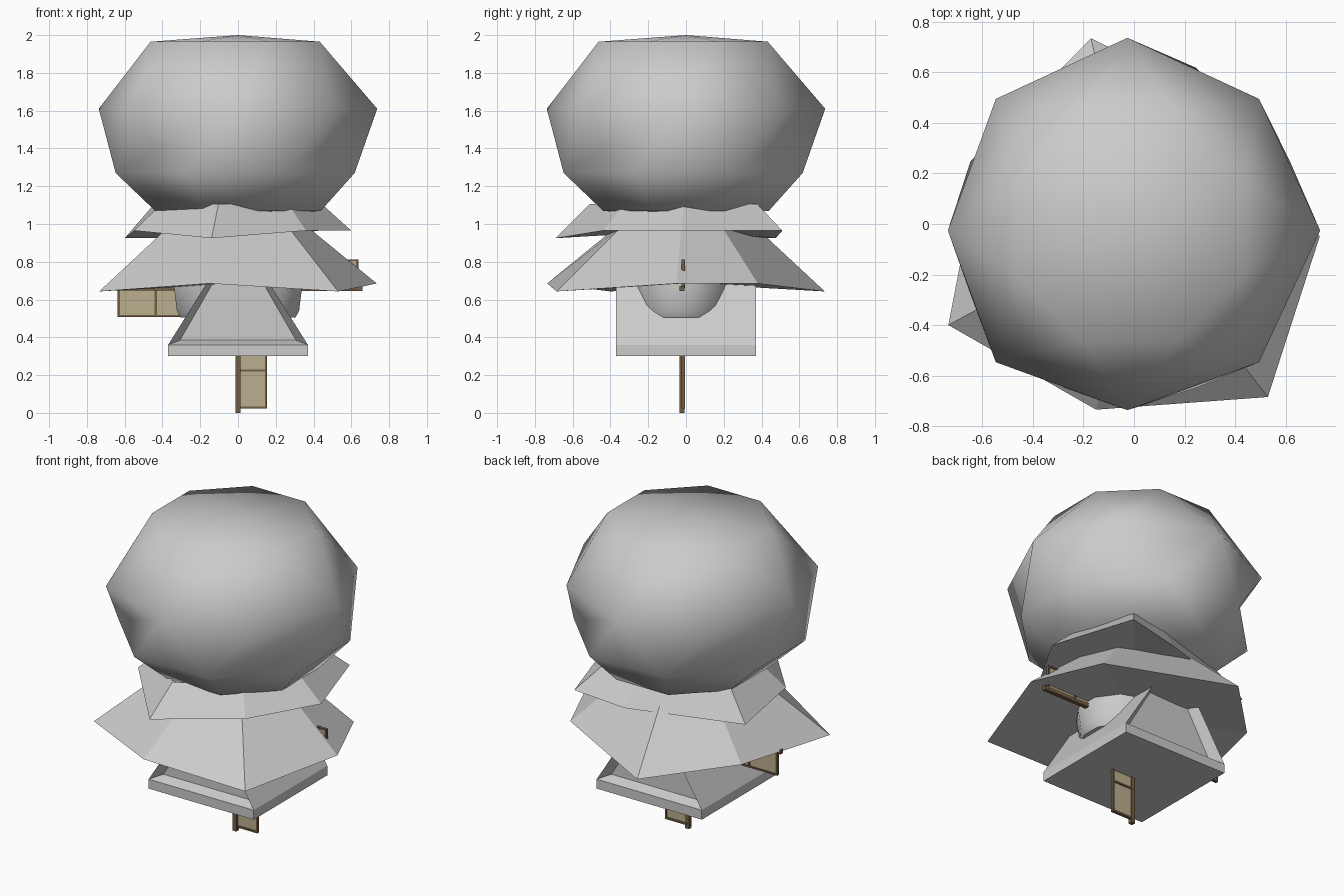
import bpy, bmesh, math
from mathutils import Matrix

if "Cube" in bpy.data.objects:
    bpy.data.objects.remove(bpy.data.objects["Cube"])


def finish(name, bm, mat=None, smooth=None):
    bmesh.ops.recalc_face_normals(bm, faces=bm.faces)
    me = bpy.data.meshes.new(name)
    bm.to_mesh(me)
    bm.free()
    ob = bpy.data.objects.new(name, me)
    bpy.context.collection.objects.link(ob)
    if mat:
        me.materials.append(mat)
    if smooth:
        bpy.ops.object.select_all(action='DESELECT')
        ob.select_set(True)
        bpy.context.view_layer.objects.active = ob
        bpy.ops.object.shade_smooth_by_angle(angle=math.radians(smooth))
    return ob


def material(name, rgb):
    m = bpy.data.materials.new(name)
    m.diffuse_color = (*rgb, 1)
    m.use_nodes = True
    m.node_tree.nodes["Principled BSDF"].inputs["Base Color"].default_value = m.diffuse_color
    return m


def ring(bm, n, rx, ry, z, offset=0.0, cx=0.0, cy=0.0):
    return [bm.verts.new((cx + rx * math.cos(2 * math.pi * (k + offset) / n),
                          cy + ry * math.sin(2 * math.pi * (k + offset) / n), z))
            for k in range(n)]


def box(bm, lo, hi):
    c = [(a + b) / 2 for a, b in zip(lo, hi)]
    s = [b - a for a, b in zip(lo, hi)]
    bmesh.ops.create_cube(bm, size=1, matrix=Matrix.Translation(c) @ Matrix.Diagonal((*s, 1)))


# Round crown: staggered eight-sided rings, with a twisted fold under each diagonal corner
bm = bmesh.new()
N, C = 8, -0.015
top = bm.verts.new((0, 0, 2.0))
r1 = ring(bm, N, 0.485, 0.485, 1.965, 0.5, C, C)
r2 = ring(bm, N, 0.737, 0.737, 1.61)
r3 = ring(bm, N, 0.685, 0.685, 1.27, 0.5, C, C)
r4 = ring(bm, N, 0.475, 0.475, 1.07, 0.5)
bot = bm.verts.new((0, 0, 1.03))
for k, v in enumerate(r2):
    if abs(v.co.x) < 0.7:
        v.co.x -= 0.026
    if abs(v.co.y) < 0.7:
        v.co.y -= 0.026
for k in range(N):
    j, i = (k + 1) % N, k - 1
    bm.faces.new((top, r1[k], r1[j]))
    bm.faces.new((r1[k], r2[k], r2[j]))
    bm.faces.new((r1[i], r2[k], r1[k]))
    if k % 2:       # fold: diagonal corner joined only to the lower corner before it
        bm.faces.new((r2[k], r3[i], r2[j]))
        bm.faces.new((r2[j], r3[i], r3[k]))
    else:
        bm.faces.new((r2[k], r3[k], r2[j]))
        bm.faces.new((r2[k], r3[i], r3[k]))
    bm.faces.new((r3[k], r4[k], r4[j], r3[j]))
    bm.faces.new((r4[k], bot, r4[j]))
finish("crown", bm, smooth=65)


# Two uneven seven-sided skirts, closed underneath
def skirt(name, rim, scale, ztop, zmid):
    bm = bmesh.new()
    lo = [bm.verts.new(p) for p in rim]
    hi = [bm.verts.new((p[0] * scale, p[1] * scale, ztop)) for p in rim]
    mid = bm.verts.new((0, 0, zmid))
    for k in range(len(rim)):
        j = (k + 1) % len(rim)
        bm.faces.new((lo[k], lo[j], hi[j], hi[k]))
        bm.faces.new((lo[j], lo[k], mid))
    finish(name, bm)


skirt("lower_skirt", [(-.735, -.4, .643), (-.15, -.735, .685), (.53, -.685, .643),
                      (.735, -.05, .685), (.55, .38, .685), (-.17, .735, .643),
                      (-.6, .3, .685)], 0.50, 0.985, 0.685)
skirt("upper_skirt", [(-.55, -.22, .965), (-.14, -.69, .925), (.36, -.44, .965),
                      (.60, -.02, .965), (.43, .51, .965), (.1, .475, .925),
                      (-.6, .26, .925)], 0.74, 1.105, 0.965)

# Square plinth
H = 0.37
bm = bmesh.new()
box(bm, (-H, -H, 0.30), (H, H, 0.36))
finish("plinth", bm)

# Gabled house with recessed gable ends
bm = bmesh.new()
prof = [(-H, .36), (H, .36), (.02, .92), (-.02, .92)]
rings = []
for s in (-1, 1):
    outer = [bm.verts.new((x, s * H, z)) for x, z in prof]
    inner = [bm.verts.new((x * .83, s * (H - .06), .385 + (z - .36) * .9)) for x, z in prof]
    for k in range(4):
        j = (k + 1) % 4
        bm.faces.new((outer[k], outer[j], inner[j], inner[k]))
    bm.faces.new(inner)
    rings.append(outer)
for k in range(4):
    j = (k + 1) % 4
    bm.faces.new((rings[0][k], rings[0][j], rings[1][j], rings[1][k]))
finish("gabled_house", bm)

# Rounded core that bulges through both slopes
bm = bmesh.new()
levels = [ring(bm, 12, rx, ry, z, 0.5, 0, -.025)
          for rx, ry, z in ((.315, .24, .505), (.335, .25, .54), (.35, .28, .66), (.33, .28, .95))]
for a, b in zip(levels, levels[1:]):
    for k in range(12):
        j = (k + 1) % 12
        bm.faces.new((a[k], a[j], b[j], b[k]))
bm.faces.new(levels[0])
bm.faces.new(levels[-1])
finish("rounded_core", bm, smooth=40)

# Four sails turning about the y axis
wood = material("dark_wood", (0.17, 0.11, 0.06))
cloth = material("tan_cloth", (0.50, 0.43, 0.27))
hub = Matrix.Translation((0, -.02, .66))
for k in range(4):
    turn = hub @ Matrix.Rotation(k * math.pi / 2, 4, 'Y')
    bm = bmesh.new()
    box(bm, (-.014, -.014, -.66), (.012, .012, 0))
    for r in (.24, .435, .632):
        box(bm, (0, -.004, -r - .006), (.15, .014, -r + .006))
    box(bm, (.143, -.004, -.638), (.153, .014, -.235))
    bm.transform(turn)
    finish(f"sail_frame_{k + 1}", bm, wood)
    bm = bmesh.new()
    box(bm, (.01, .001, -.635), (.147, .008, -.24))
    bm.transform(turn)
    finish(f"sail_cloth_{k + 1}", bm, cloth)
